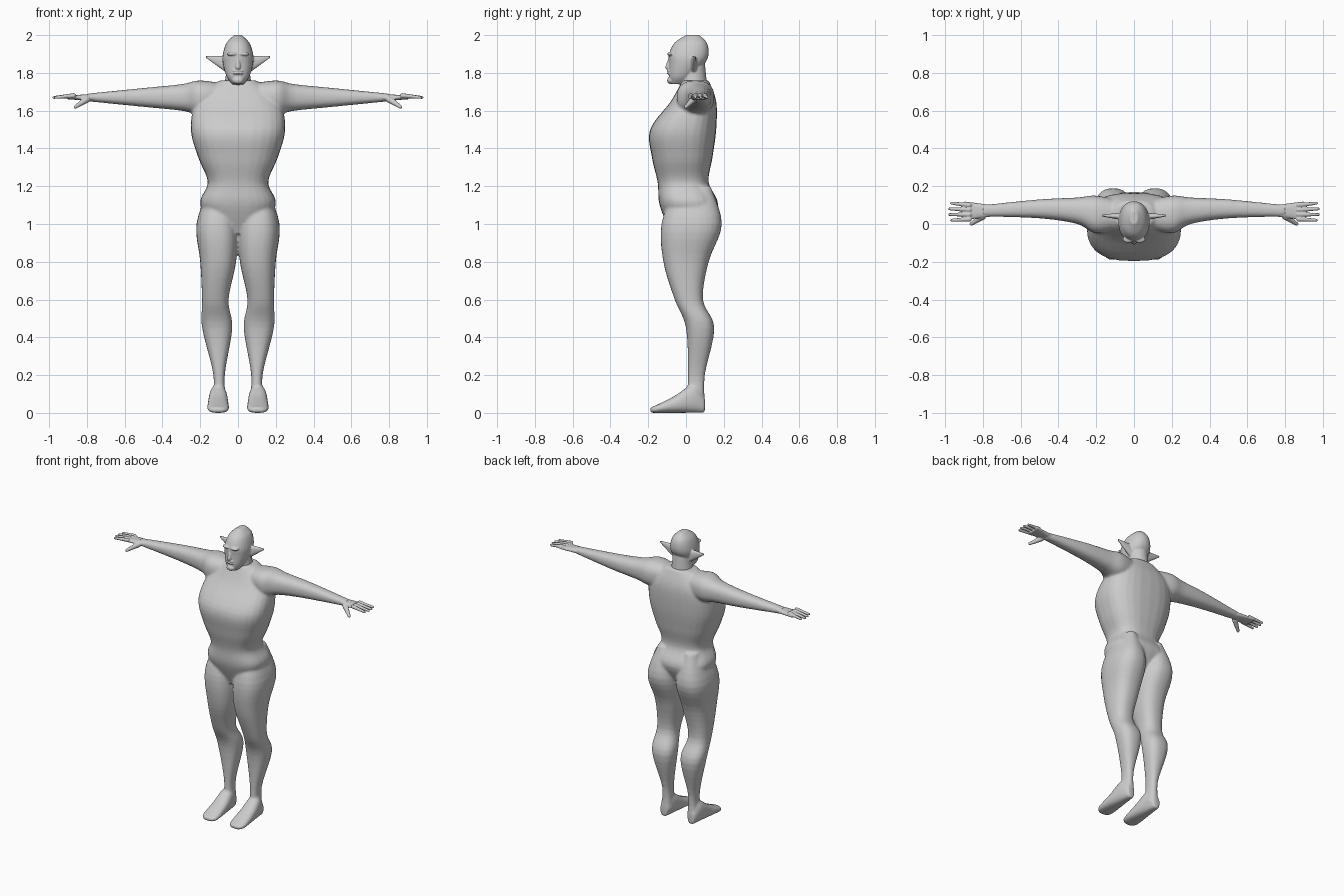
import bpy, bmesh, math
from mathutils import Vector, Matrix

if "Cube" in bpy.data.objects:
    bpy.data.objects.remove(bpy.data.objects["Cube"], do_unlink=True)

GREY = (0.6, 0.6, 0.6, 1)
skin = bpy.data.materials.new("grey skin")
skin.use_nodes = True
skin.diffuse_color = GREY
skin.node_tree.nodes["Principled BSDF"].inputs["Base Color"].default_value = GREY

MIDDLE = (1,)
BOTH = (1, -1)
AXES = {"x": (0, 1, 2), "y": (1, 0, 2), "z": (2, 0, 1)}


def smooth_rows(rows, steps=5):
    """Smooth in-between sections through the given ones."""
    result = []
    for index, (start, end) in enumerate(zip(rows, rows[1:])):
        before = rows[max(index - 1, 0)]
        after = rows[min(index + 2, len(rows) - 1)]
        for step in range(steps):
            t = step / steps
            ease_out = t * (1 - t) ** 2
            ease_in = t * t * (1 - t)
            blend = t * t * (3 - 2 * t)
            result.append([
                a + (b - a) * blend + (b - p) / 2 * ease_out - (n - a) / 2 * ease_in
                for p, a, b, n in zip(before, start, end, after)])
    return result + [rows[-1]]


def rounded(low, high, wave, power):
    """Point on a squared-off oval between two limits."""
    reach = math.copysign(abs(wave) ** (2 / power), wave)
    return (low + high + (high - low) * reach) / 2


def loft(bm, axis, rows, sides=MIDDLE, power=2.4, count=28):
    """Each row: position, then low and high limits of the two cross axes."""
    main, across, upward = AXES[axis]
    for side in sides:
        rings = []
        for position, left, right, bottom, top in smooth_rows(rows):
            ring = []
            for index in range(count):
                angle = math.tau * index / count
                point = Vector()
                point[main] = position
                point[across] = rounded(left, right, math.cos(angle), power)
                point[upward] = rounded(bottom, top, math.sin(angle), power)
                point.x *= side
                ring.append(bm.verts.new(point))
            rings.append(ring)
        for ring, following in zip(rings, rings[1:]):
            for index in range(count):
                bm.faces.new((ring[index - 1], ring[index],
                              following[index], following[index - 1]))
        bm.faces.new(rings[0])
        bm.faces.new(rings[-1])


def upright(bm, rows, power):
    """Central loft; each row: height, half width, reach forward, reach back."""
    loft(bm, "z", [(height, -half, half, -front, back)
                   for height, half, front, back in rows], power=power)


def sideways(bm, rows, height):
    """Pair of level lofts; each row: x, centre y, half depth, half height."""
    loft(bm, "x", [(x, y - depth, y + depth, height - tall, height + tall)
                   for x, y, depth, tall in rows], sides=BOTH)


def ball(bm, centre, size, sides=MIDDLE):
    for side in sides:
        place = Vector(centre)
        place.x *= side
        bmesh.ops.create_uvsphere(bm, u_segments=20, v_segments=12, radius=1,
                                  matrix=Matrix.LocRotScale(place, None, Vector(size)))


def rod(bm, start, end, start_radius, end_radius, sides=MIDDLE):
    """Tapered rod with round ends."""
    for side in sides:
        mirror = Vector((side, 1, 1))
        a, b = Vector(start) * mirror, Vector(end) * mirror
        for place, radius in ((a, start_radius), (b, end_radius)):
            bmesh.ops.create_uvsphere(bm, u_segments=12, v_segments=8, radius=radius,
                                      matrix=Matrix.Translation(place))
        turn = (b - a).to_track_quat("Z", "Y")
        bmesh.ops.create_cone(bm, cap_ends=True, segments=12, radius1=start_radius,
                              radius2=end_radius, depth=(b - a).length,
                              matrix=Matrix.LocRotScale((a + b) / 2, turn, None))


def finish(name, bm, voxel, smoothing):
    """Fuse overlapping volumes into one smooth skin."""
    bmesh.ops.recalc_face_normals(bm, faces=bm.faces)
    mesh = bpy.data.meshes.new(name)
    bm.to_mesh(mesh)
    bm.free()
    mesh.materials.append(skin)
    obj = bpy.data.objects.new(name, mesh)
    bpy.context.collection.objects.link(obj)
    fuse = obj.modifiers.new("fuse", "REMESH")
    fuse.mode = "VOXEL"
    fuse.voxel_size = voxel
    fuse.use_smooth_shade = True
    relax = obj.modifiers.new("relax", "SMOOTH")
    relax.factor = 0.5
    relax.iterations = smoothing


# Trunk, from crotch to the base of the neck
body = bmesh.new()
upright(body, [(.95, .09, .08, .1), (1.1, .2, .14, .17), (1.22, .16, .15, .12),
               (1.35, .21, .18, .14), (1.5, .25, .19, .16), (1.65, .22, .08, .16),
               (1.76, .1, .02, .12)], power=2.6)

# Legs: ankle, calf, knee, thigh and buttock
loft(body, "z", [(.05, .06, .14, 0, .1), (.2, .07, .13, .01, .1), (.45, .03, .19, 0, .15),
                 (.6, .05, .19, -.06, .09), (.8, .01, .2, -.12, .12),
                 (1, 0, .22, -.13, .19), (1.2, .06, .15, -.06, .13)], sides=BOTH)

# Feet: toe to heel, flat on the ground
foot = [(-.19, .02, .03), (-.16, .05, .04), (-.06, .05, .09), (.04, .04, .15), (.1, .02, .08)]
loft(body, "y", [(y, .1 - half, .11 + half, 0, top) for y, half, top in foot], sides=BOTH)

# Arms: shoulder to wrist
sideways(body, [(.06, .05, .07, .07), (.2, .05, .1, .09), (.3, .07, .07, .07),
                (.5, .08, .05, .05), (.8, .07, .03, .02)], height=1.67)
finish("body", body, voxel=0.008, smoothing=6)

# Hands: palm, fanned fingers and thumb
hands = bmesh.new()
sideways(hands, [(.75, .07, .03, .02), (.9, .07, .05, .01)], height=1.67)
for index in range(4):
    root = .1 - index * .025
    reach = .98 - abs(index - 1.5) / 100
    rod(hands, (.87, root, 1.68), (reach, root * 1.2 - .01, 1.67), .013, .008, BOTH)
rod(hands, (.8, .04, 1.66), (.86, 0, 1.62), .018, .01, BOTH)
finish("hands", hands, voxel=0.004, smoothing=3)

# Neck and skull
head = bmesh.new()
upright(head, [(1.65, .1, .03, .12), (1.75, .07, .03, .11), (1.85, .06, .02, .1)], power=2)
upright(head, [(1.74, .03, .08, 0), (1.78, .06, .09, .04), (1.85, .08, .09, .1),
               (1.9, .08, .09, .12), (1.96, .06, .06, .11), (2, .02, 0, .07)], power=2.2)

# Face: brows, nose, lips and chin
ball(head, (.03, -.08, 1.9), (.03, .02, .01), BOTH)
rod(head, (0, -.08, 1.89), (0, -.096, 1.83), .008, .014)
for lip in (1.797, 1.81):
    ball(head, (0, -.086, lip), (.03, .015, .006))
ball(head, (0, -.08, 1.76), (.03, .02, .02))

# Pointed ears, narrowing evenly towards the tip
ears = [(.06 + t * .11, .02 + t * .02, .06 - t * .01, 1.8 + t * .08, 1.89) for t in (0, .5, 1)]
loft(head, "x", ears, sides=BOTH)
finish("head", head, voxel=0.004, smoothing=3)
